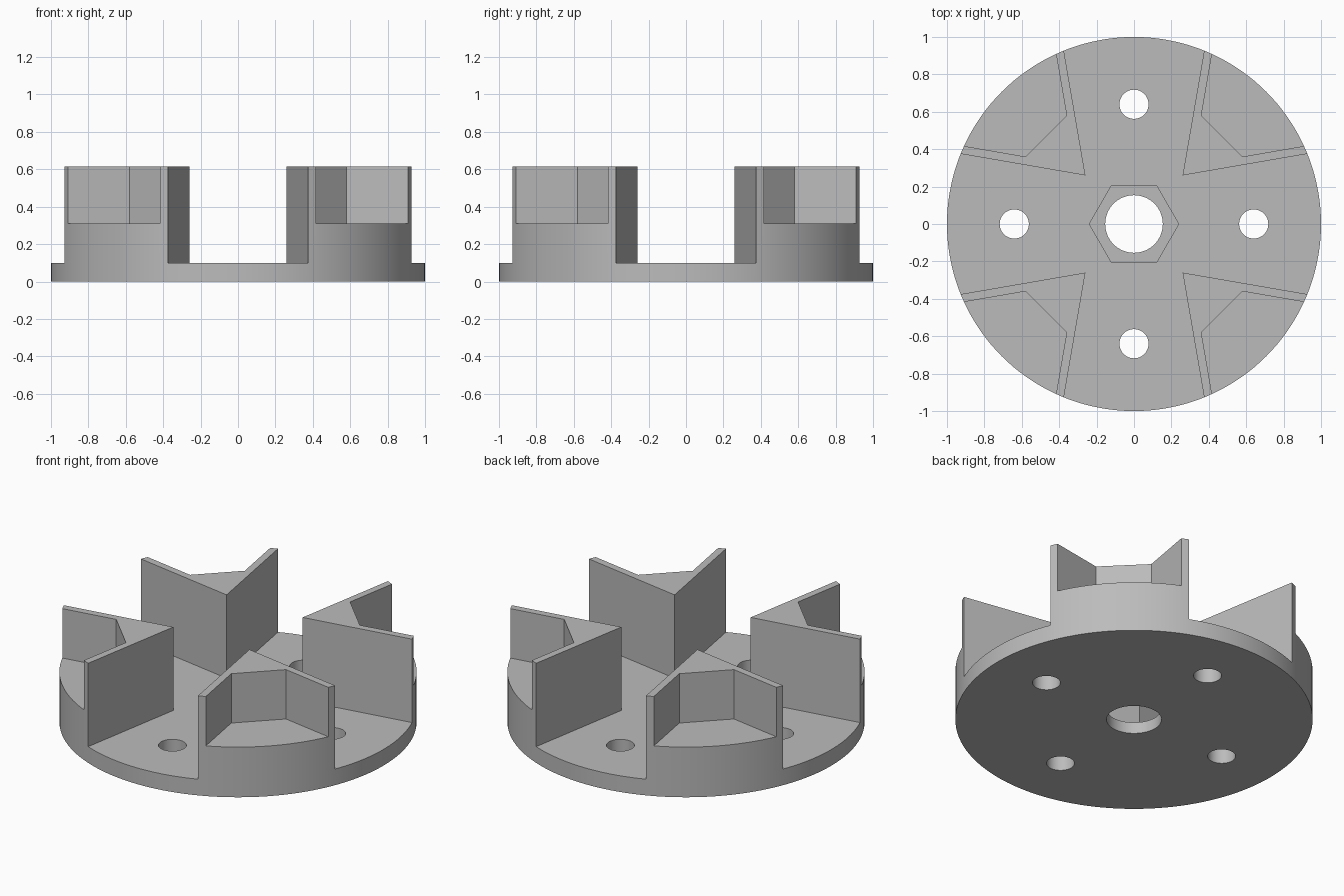
import bpy, bmesh, math
from mathutils import Matrix, Vector

cube = bpy.data.objects.get("Cube")
if cube:
    bpy.data.objects.remove(cube)

HEIGHT, FLOOR, LEDGE = 0.615, 0.1, 0.31
SLOPE = math.tan(math.radians(9.8))
FAR = 1.2

grey = bpy.data.materials.new("plain grey")
grey.use_nodes = True
grey.diffuse_color = (0.5, 0.5, 0.5, 1)
grey.node_tree.nodes["Principled BSDF"].inputs["Base Color"].default_value = (0.5, 0.5, 0.5, 1)


def prisms(name, outlines, bottom, top):
    """One object made of upright prisms, one for each outline."""
    bm = bmesh.new()
    for outline in outlines:
        face = bm.faces.new([bm.verts.new((p[0], p[1], bottom)) for p in outline])
        out = bmesh.ops.extrude_face_region(bm, geom=[face])
        moved = [g for g in out["geom"] if isinstance(g, bmesh.types.BMVert)]
        bmesh.ops.translate(bm, verts=moved, vec=(0, 0, top - bottom))
    bmesh.ops.recalc_face_normals(bm, faces=bm.faces)
    mesh = bpy.data.meshes.new(name)
    bm.to_mesh(mesh)
    bm.free()
    mesh.materials.append(grey)
    obj = bpy.data.objects.new(name, mesh)
    bpy.context.collection.objects.link(obj)
    return obj


def ring(radius, sides, x=0, y=0):
    step = math.tau / sides
    return [(x + radius * math.cos(i * step), y + radius * math.sin(i * step)) for i in range(sides)]


def turned(points, quarter):
    spin = Matrix.Rotation(quarter * math.pi / 2, 2)
    return [spin @ Vector(p) for p in points]


# Solid blank that everything is carved from
impeller = prisms("impeller", [ring(1, 144)], 0, HEIGHT)

# Cross-shaped channel that leaves four V-shaped blades
edge = 0.26 + (FAR - 0.26) * SLOPE
corner = [(FAR, edge), (0.26, 0.26), (edge, FAR)]
cross = [p for q in range(4) for p in turned(corner, q)]

# Pocket on the outer side of each blade
flare = 0.36 + (FAR - 0.58) * SLOPE
pocket = [(0.58, 0.36), (FAR, flare), (FAR, FAR), (flare, FAR), (0.36, 0.58)]

# Centre bore and four bolt holes
bolts = [ring(0.078, 40, *turned([(0.64, 0)], q)[0]) for q in range(4)]

cutters = [
    prisms("channel_cutter", [cross], FLOOR, 1),
    prisms("pocket_cutter", [turned(pocket, q) for q in range(4)], LEDGE, 1),
    prisms("hex_cutter", [ring(0.239, 6)], FLOOR - 0.03, 0.3),
    prisms("hole_cutter", [ring(0.154, 64)] + bolts, -0.2, 0.3),
]

bpy.ops.object.select_all(action="DESELECT")
bpy.context.view_layer.objects.active = impeller
impeller.select_set(True)
for cutter in cutters:
    cutter.hide_render = True
    mod = impeller.modifiers.new(cutter.name, "BOOLEAN")
    mod.operation = "DIFFERENCE"
    mod.solver = "EXACT"
    mod.object = cutter
    bpy.ops.object.modifier_apply(modifier=mod.name)
    bpy.data.objects.remove(cutter)

bpy.ops.object.shade_smooth_by_angle(angle=math.radians(25))
